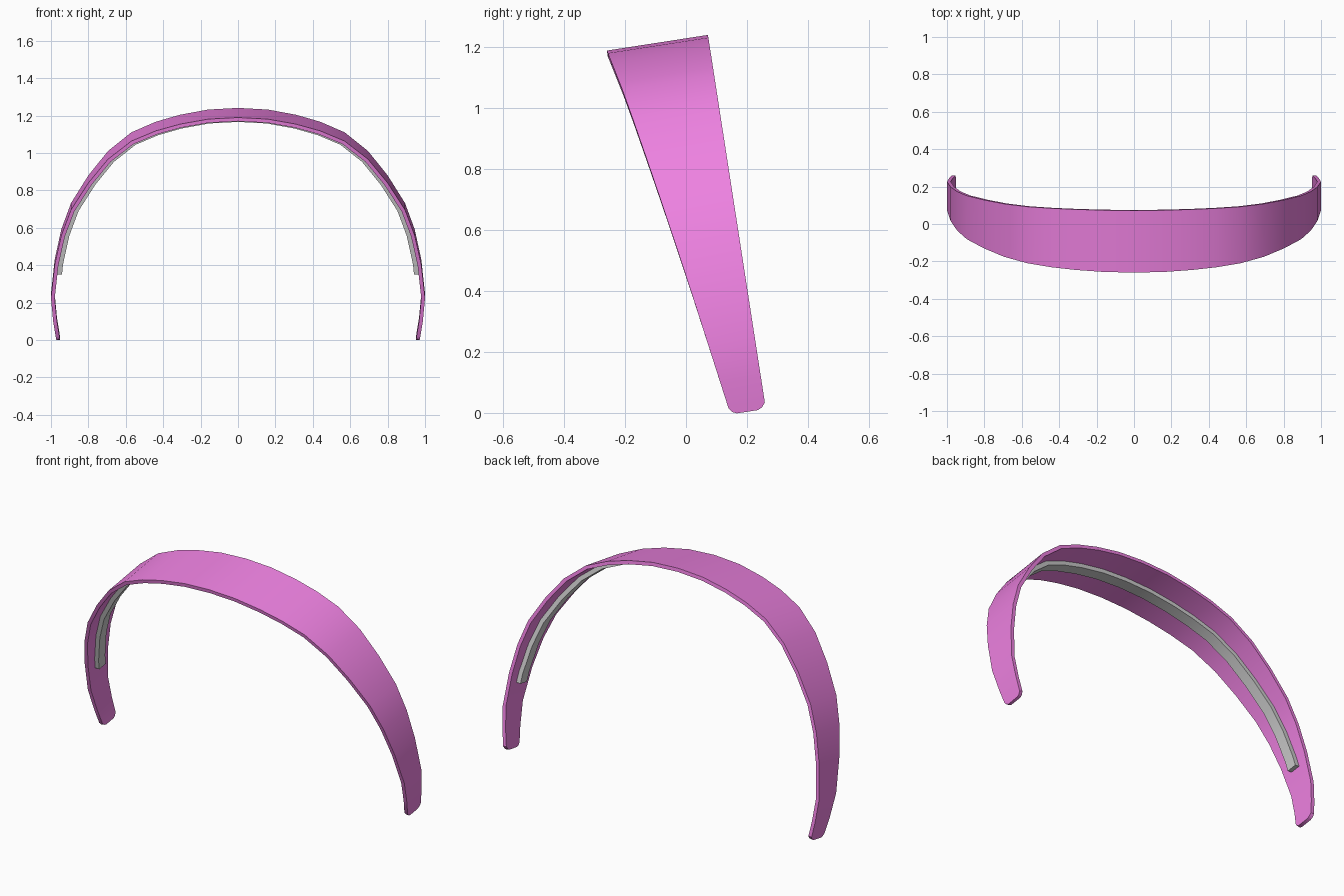
import bpy, bmesh, math
from mathutils import Vector

if "Cube" in bpy.data.objects:
    bpy.data.objects.remove(bpy.data.objects["Cube"])

TILT = math.radians(8.8)
C, S = math.cos(TILT), math.sin(TILT)

# Right half of the outer arc (x, u) in the tilted plane of the band
ARC = [(0, 1.215), (.16, 1.206), (.31, 1.178), (.44, 1.14), (.57, 1.083),
       (.695, .982), (.80, .85), (.893, .70), (.945, .557), (.98, .395),
       (1.0, .21), (.988, .08), (.9745, -.005), (.972, -.02), (.971, -.027)]
# Front edge of the band: (u, w)
FRONT = [(-.005, .14), (.445, .069), (.756, .016), (1.058, -.039), (1.216, -.075)]
BACK = .261
# Rounded tips: narrowed front/back edges for the last rows
TIP = {-.02: (.15, .25), -.027: (.165, .235)}


def front_edge(u):
    for (u0, w0), (u1, w1) in zip(FRONT, FRONT[1:]):
        if u <= u1:
            return w0 + (w1 - w0) * (u - u0) / (u1 - u0)
    return FRONT[-1][1]


def mirrored(half):
    return [Vector((-x, u)) for x, u in reversed(half[1:])] + [Vector(p) for p in half]


def normals(path):
    out = []
    for i in range(len(path)):
        d = path[min(i + 1, len(path) - 1)] - path[max(i - 1, 0)]
        out.append(Vector((d.y, -d.x)).normalized())  # points inward
    return out


def sweep(name, path, width_at, near, far):
    """Rectangular section swept along the arc, between two inward offsets."""
    bm = bmesh.new()
    rows = []
    for p, n in zip(path, normals(path)):
        w0, w1 = width_at(p.y)
        row = []
        for off, w in ((near, w0), (near, w1), (far, w1), (far, w0)):
            q = p + n * off
            row.append(bm.verts.new((q.x, w * C - q.y * S, q.y * C + w * S)))
        rows.append(row)
    for a, b in zip(rows, rows[1:]):
        for i in range(4):
            j = (i + 1) % 4
            bm.faces.new((a[i], a[j], b[j], b[i]))
    bm.faces.new(rows[0])
    bm.faces.new(rows[-1])
    bmesh.ops.recalc_face_normals(bm, faces=bm.faces)
    me = bpy.data.meshes.new(name)
    bm.to_mesh(me)
    bm.free()
    ob = bpy.data.objects.new(name, me)
    bpy.context.collection.objects.link(ob)
    bpy.context.view_layer.objects.active = ob
    ob.select_set(True)
    bpy.ops.object.shade_smooth_by_angle(angle=math.radians(30))
    ob.select_set(False)
    return ob


def band_width(u):
    for tip_u, edges in TIP.items():
        if abs(u - tip_u) < .001:
            return edges
    return front_edge(u), BACK


def strip_width(u):
    mid = (front_edge(u) + BACK) / 2
    return mid - .03, mid + .03


# Tapered outer band
band = sweep("headband", mirrored(ARC), band_width, 0, .02)
mat = bpy.data.materials.new("pink")
mat.diffuse_color = (.85, .22, .75, 1)
mat.use_nodes = True
mat.node_tree.nodes["Principled BSDF"].inputs["Base Color"].default_value = mat.diffuse_color
band.data.materials.append(mat)

# Inner grey rail along the middle of the underside
sweep("inner_strip", mirrored(ARC[:10] + [(.986, .335)]), strip_width, .019, .045)
